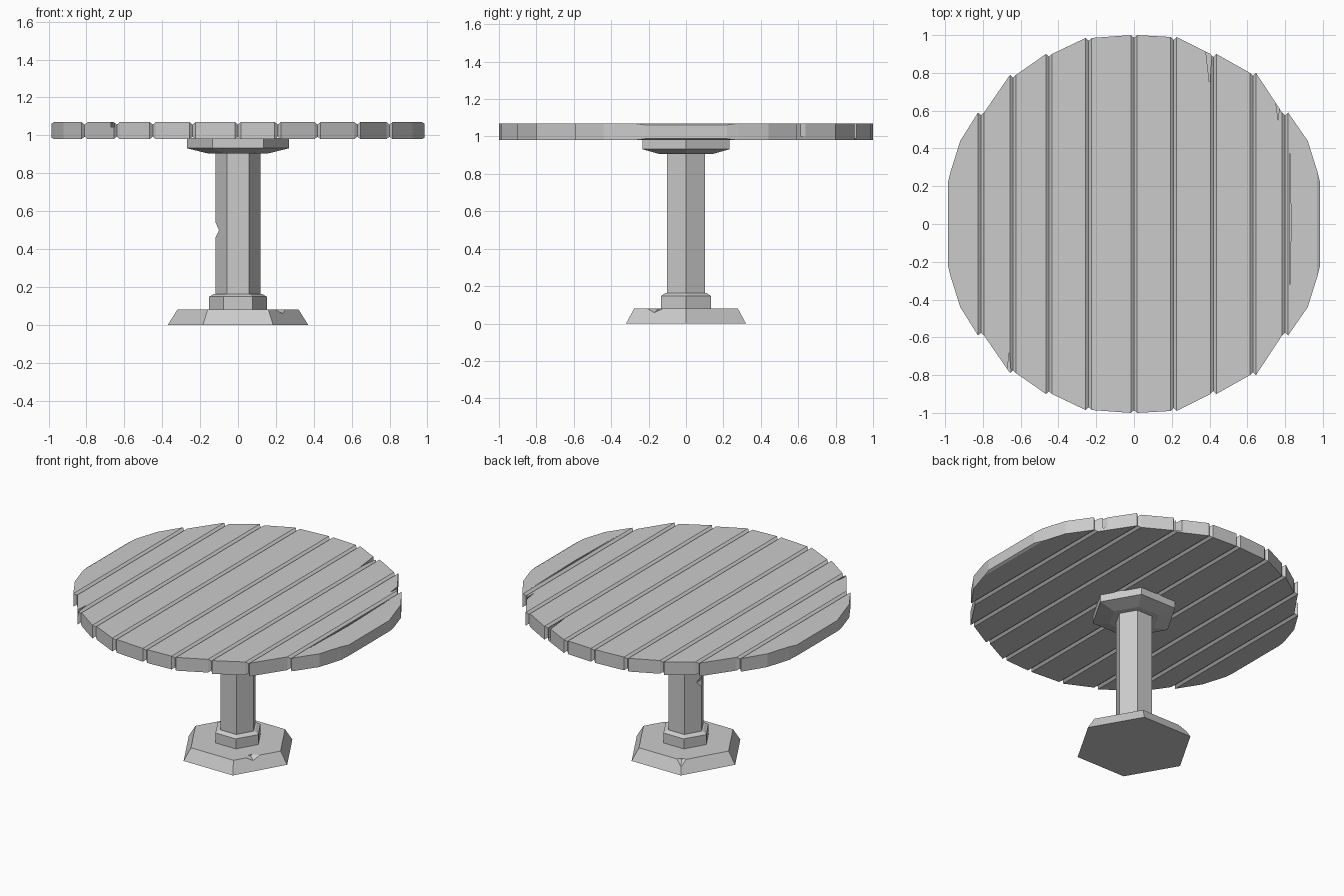
import bpy, bmesh
from math import cos, sin, pi
from mathutils import Matrix, Vector

cube = bpy.data.objects.get("Cube")
if cube:
    bpy.data.objects.remove(cube, do_unlink=True)

grey = bpy.data.materials.new("plain_grey")
grey.use_nodes = True
grey.diffuse_color = (0.6, 0.6, 0.6, 1)
bsdf = next(n for n in grey.node_tree.nodes if n.type == 'BSDF_PRINCIPLED')
bsdf.inputs["Base Color"].default_value = (0.6, 0.6, 0.6, 1)
bsdf.inputs["Roughness"].default_value = 0.8


def loft(name, rings):
    """Closed solid through rings that have equal point counts."""
    bm = bmesh.new()
    loops = [[bm.verts.new(p) for p in ring] for ring in rings]
    n = len(loops[0])
    for a, b in zip(loops, loops[1:]):
        for i in range(n):
            j = (i + 1) % n
            bm.faces.new((a[i], a[j], b[j], b[i]))
    bm.faces.new(loops[0])
    bm.faces.new(loops[-1])
    bmesh.ops.recalc_face_normals(bm, faces=bm.faces)
    mesh = bpy.data.meshes.new(name)
    bm.to_mesh(mesh)
    bm.free()
    obj = bpy.data.objects.new(name, mesh)
    bpy.context.collection.objects.link(obj)
    mesh.materials.append(grey)
    return obj


def hexagon(name, profile):
    """Six-sided turned part from (radius, height) pairs."""
    return loft(name, [[(r * cos(k * pi / 3), r * sin(k * pi / 3), z) for k in range(6)]
                       for r, z in profile])


def prism(points, z0, z1):
    return loft("cutter", [[(x, y, z) for x, y in points] for z in (z0, z1)])


def carve(obj, cutter):
    """Subtract the cutter, then discard it."""
    cutter.hide_render = True
    mod = obj.modifiers.new("chip", 'BOOLEAN')
    mod.operation = 'DIFFERENCE'
    mod.solver = 'EXACT'
    mod.object = cutter
    bpy.context.view_layer.objects.active = obj
    bpy.ops.object.modifier_apply(modifier=mod.name)
    bpy.data.objects.remove(cutter, do_unlink=True)


# Planks with bevelled seams, following a rounded outline
TOP, BOTTOM, BEVEL, DIP = 1.07, 0.98, 0.016, 0.013


def plank(name, columns):
    return loft(name, [[(x, y, TOP - d), (x, -y, TOP - d), (x, -y, BOTTOM + d), (x, y, BOTTOM + d)]
                       for x, y, d in columns])


def seam(x, y, side):
    """Dipped seam edge and the full-height edge beside it."""
    return [(x, y - 0.015, DIP), (x + side * BEVEL, y, 0)]


seams = [(-0.81, 0.59), (-0.64, 0.79), (-0.45, 0.9), (-0.24, 0.985), (0, 1),
         (0.21, 0.99), (0.42, 0.9), (0.63, 0.8), (0.8, 0.59)]
planks = []
for i, (a, b) in enumerate(zip(seams, seams[1:])):
    planks.append(plank(f"plank_{i + 1}", seam(*a, 1) + seam(*b, -1)[::-1]))

rim = [(0.985, 0.22, 0.008), (0.97, 0.28, 0), (0.92, 0.44, 0)]
right_plank = plank("outer_plank_right",
                    [(-x, y, d) for x, y, d in rim] + seam(*seams[0], -1)[::-1])
left_plank = plank("outer_plank_left", seam(*seams[-1], 1) + rim[::-1])

# Splits in the planks
carve(planks[5], prism([(0.4, 0.74), (0.415, 0.96), (0.375, 0.96)], 0.99, 1.1))
carve(planks[7], prism([(0.765, 0.54), (0.77, 0.72), (0.74, 0.72)], 1.0, 1.1))
carve(planks[0], prism([(-0.66, -0.68), (-0.68, -0.85), (-0.645, -0.85)], 1.045, 1.1))
carve(left_plank, prism([(0.822, 0.5), (0.822, -0.43), (0.832, 0)], 1.055, 1.1))

# Pedestal
top_plate = hexagon("top_plate", [(0.16, 0.905), (0.27, 0.932), (0.27, 0.985)])
post = hexagon("post", [(0.118, 0.14), (0.118, 0.92)])
collar = hexagon("collar", [(0.153, 0.07), (0.153, 0.148), (0.128, 0.162)])
base = hexagon("base", [(0.37, 0), (0.32, 0.08)])

# Worn nick on the post edge
nick = [(-0.2, 0.29), (-0.1, 0.5), (-0.2, 0.71)]
carve(post, loft("cutter", [[(x, y, z) for x, z in nick] for y in (-0.2, 0.2)]))


def wedge(centre, outward, width, depth):
    """Triangular notch pointing inward and down at an edge."""
    out = Vector(outward).normalized()
    side = out.cross(Vector((0, 0, 1)))
    c = Vector(centre)
    up = Vector((0, 0, 0.02))
    inner = c - out * 0.03 + up * 0.2
    low = c + out * 0.06 - Vector((0, 0, depth))
    ends = (side * width, side * -width)
    return loft("cutter", [[low, low + ends[0] + up * 3, low + ends[1] + up * 3],
                           [inner, inner + ends[0] + up * 3, inner + ends[1] + up * 3]])


# Chips on the rim of the base
carve(base, wedge((0.225, -0.165, 0.07), (0.87, -0.5, 0), 0.17, 0.03))
carve(base, wedge((-0.16, 0.28, 0.07), (-0.5, 0.87, 0), 0.13, 0.05))
